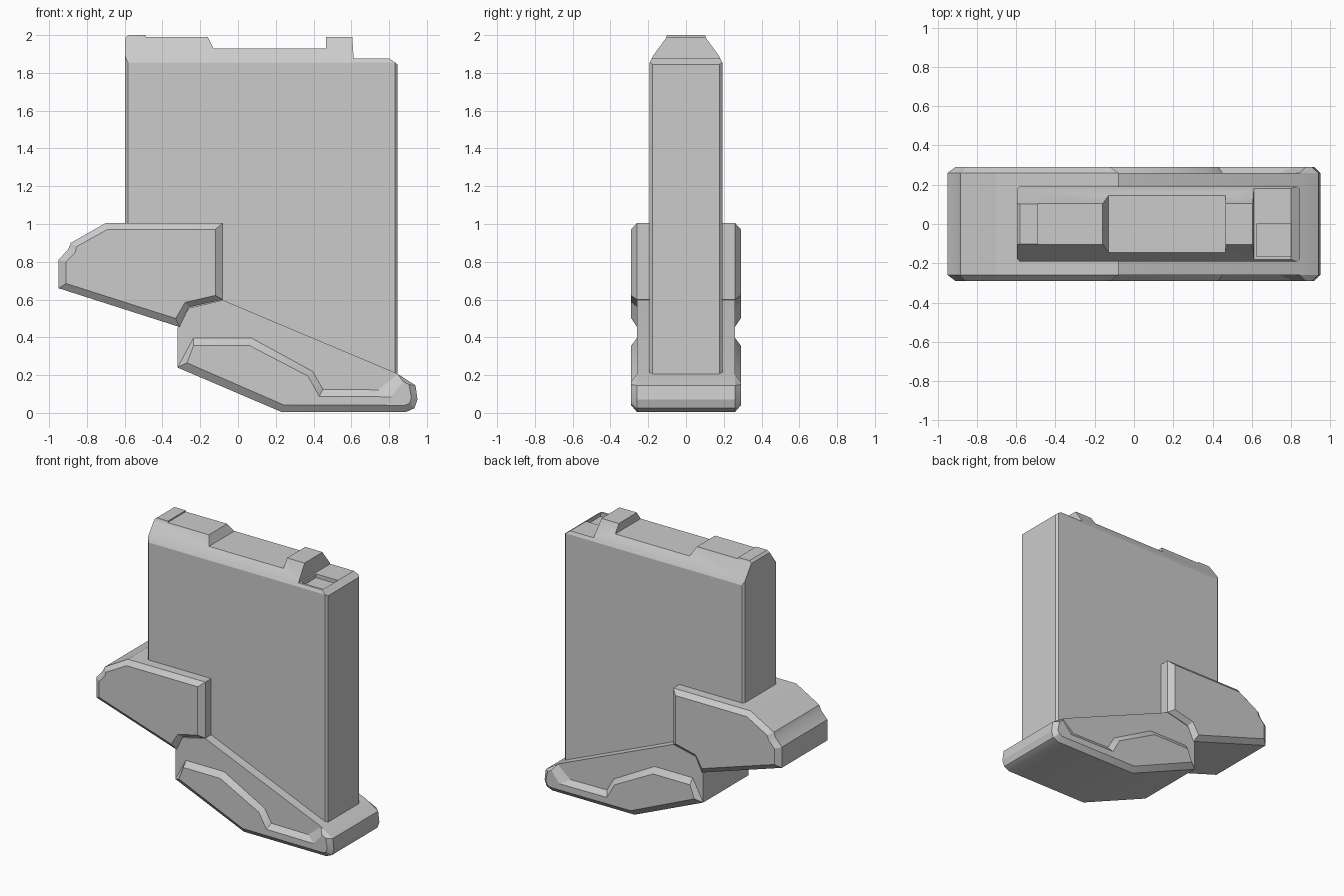
import bpy, bmesh
from math import radians

if "Cube" in bpy.data.objects:
    bpy.data.objects.remove(bpy.data.objects["Cube"])


def loft(name, rings, place, cap_first=True):
    """Join matching outlines, each at its own depth, into one shell."""
    bm = bmesh.new()
    loops = [[bm.verts.new(place(a, b, d)) for a, b in pts] for pts, d in rings]
    for lo, hi in zip(loops, loops[1:]):
        for i in range(len(lo)):
            j = (i + 1) % len(lo)
            bm.faces.new((lo[i], lo[j], hi[j], hi[i]))
    if cap_first:
        bm.faces.new(loops[0])
    bm.faces.new(loops[-1])
    bmesh.ops.recalc_face_normals(bm, faces=bm.faces)
    # An open shell is oriented by its outer cap
    bm.faces.ensure_lookup_table()
    cap = bm.faces[-1]
    cap.normal_update()
    if not cap_first and cap.normal.y * rings[-1][1] < 0:
        bmesh.ops.reverse_faces(bm, faces=bm.faces)
    me = bpy.data.meshes.new(name)
    bm.to_mesh(me)
    bm.free()
    ob = bpy.data.objects.new(name, me)
    bpy.context.collection.objects.link(ob)
    return ob


def along_y(a, b, d): return (a, d, b)
def along_x(a, b, d): return (d, a, b)
def along_z(a, b, d): return (a, b, d)


def activate(ob):
    bpy.ops.object.select_all(action='DESELECT')
    ob.select_set(True)
    bpy.context.view_layer.objects.active = ob


def combine(ob, cutter, operation):
    cutter.hide_render = True
    m = ob.modifiers.new("cut", 'BOOLEAN')
    m.operation, m.object, m.solver = operation, cutter, 'EXACT'
    activate(ob)
    bpy.ops.object.modifier_apply(modifier=m.name)
    bpy.data.objects.remove(cutter)


# Main case: front silhouette trimmed by end section and plan outline
front = [(-0.597, 0.7), (-0.597, 1.985), (-0.58, 2.0), (-0.49, 2.0), (-0.49, 1.99),
         (-0.16, 1.99), (-0.13, 1.93), (0.465, 1.93), (0.465, 1.99),
         (0.605, 1.99), (0.612, 1.877), (0.80, 1.877), (0.845, 1.845),
         (0.845, 0.13), (-0.1, 0.4)]
case = loft("case_body", [(front, -0.3), (front, 0.3)], along_y)

section = [(-0.192, 0), (-0.192, 1.855), (-0.175, 1.89), (-0.105, 1.985), (-0.09, 2.05),
           (0.09, 2.05), (0.105, 1.985), (0.175, 1.89), (0.192, 1.855), (0.192, 0)]
combine(case, loft("section_cutter", [(section, -1), (section, 1)], along_x), 'INTERSECT')

x0, x1, w, c = -0.597, 0.845, 0.192, 0.015
plan = [(x0 + c, -w), (x1 - c, -w), (x1, c - w), (x1, w - c),
        (x1 - c, w), (x0 + c, w), (x0, w - c), (x0, c - w)]
combine(case, loft("plan_cutter", [(plan, -0.5), (plan, 2.5)], along_z), 'INTERSECT')

# Shallow pocket on the low shelf
pocket = [(0.625, -0.165), (0.80, -0.165), (0.80, 0.0), (0.625, 0.0)]
combine(case, loft("pocket_cutter", [(pocket, 1.85), (pocket, 2.1)], along_z), 'DIFFERENCE')

# Upper grip block with chamfered side faces
outer = [(-0.95, 0.81), (-0.95, 0.66), (-0.31, 0.455), (-0.26, 0.56), (-0.08, 0.60),
         (-0.08, 1.005), (-0.70, 1.005), (-0.885, 0.90), (-0.90, 0.865)]
inner = [(-0.91, 0.80), (-0.91, 0.685), (-0.33, 0.50), (-0.28, 0.585), (-0.12, 0.622),
         (-0.12, 0.972), (-0.69, 0.972), (-0.855, 0.88), (-0.862, 0.85)]
grip = loft("upper_block", [(inner, -0.29), (outer, -0.26), (outer, 0.26), (inner, 0.29)], along_y)

# Lower foot core
foot = [(-0.32, 0.45), (-0.32, 0.24), (0.23, 0.005), (0.89, 0.005), (0.935, 0.025),
        (0.95, 0.07), (0.94, 0.145), (0.84, 0.21), (-0.08, 0.597), (-0.26, 0.555)]
base = loft("foot", [(foot, -0.26), (foot, 0.26)], along_y)

# Raised side panels on the foot, one per side
rim = [(-0.32, 0.24), (0.23, 0.005), (0.89, 0.005), (0.935, 0.025), (0.95, 0.07),
       (0.94, 0.145), (0.845, 0.205), (0.745, 0.122), (0.45, 0.125), (0.395, 0.22),
       (0.07, 0.397), (-0.235, 0.397)]
face = [(-0.27, 0.265), (0.24, 0.043), (0.88, 0.04), (0.908, 0.05), (0.918, 0.08),
        (0.905, 0.15), (0.875, 0.165), (0.81, 0.085), (0.43, 0.088), (0.37, 0.195),
        (0.06, 0.357), (-0.235, 0.357)]
panels = [loft("side_panel_" + n, [(rim, 0.26 * s), (face, 0.29 * s)], along_y, False)
          for n, s in (("front", -1), ("back", 1))]

for ob in [case, grip, base] + panels:
    activate(ob)
    bpy.ops.object.shade_smooth_by_angle(angle=radians(25))
